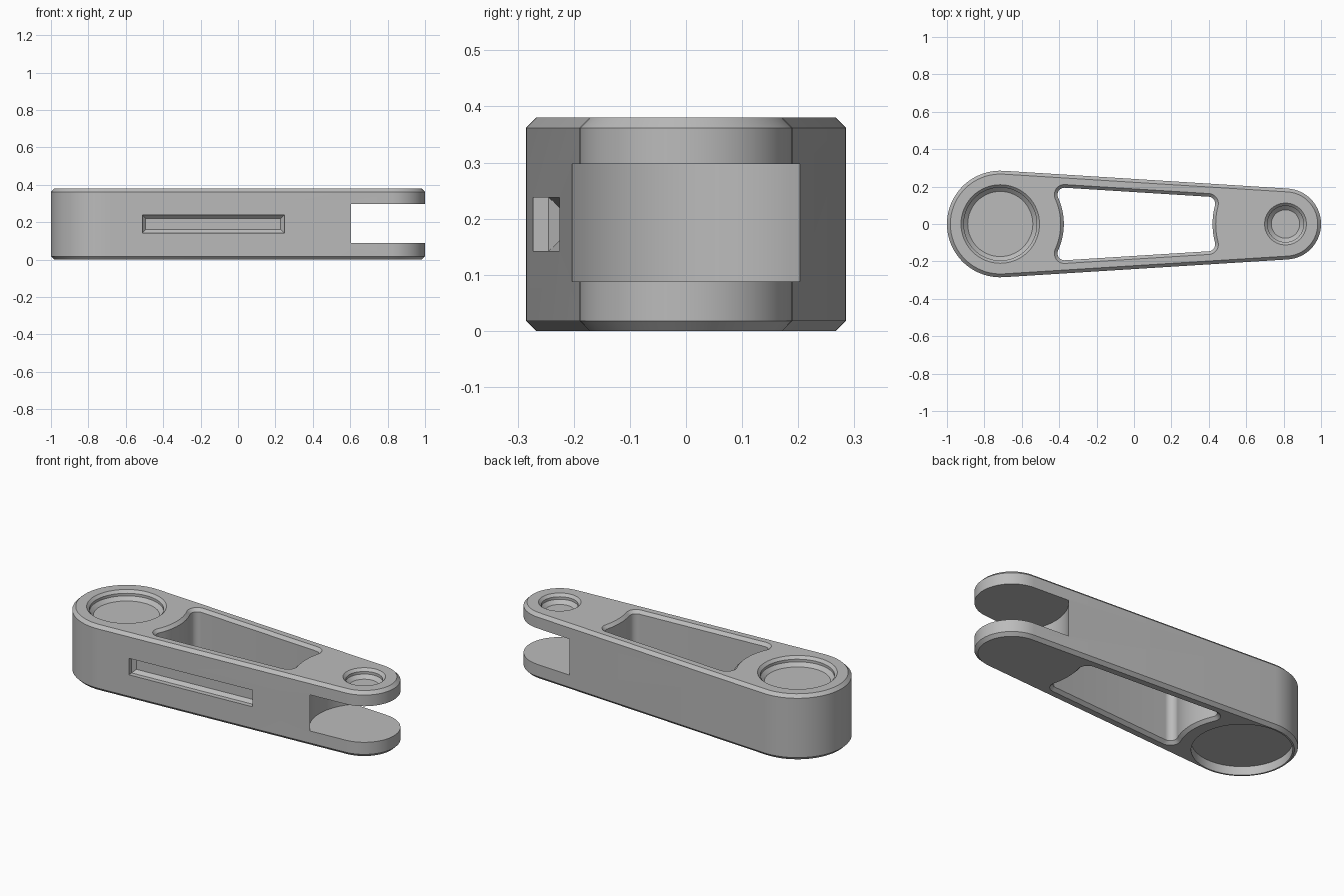
import bpy, bmesh
from math import sin, cos, asin, atan2, pi, sqrt
from mathutils import Matrix, Vector

if "Cube" in bpy.data.objects:
    bpy.data.objects.remove(bpy.data.objects["Cube"])

# Main dimensions: two bosses joined by tangent sides
HEIGHT, CHAMFER = 0.38, 0.018
BIG, SMALL = Vector((-0.715, 0)), Vector((0.81, 0))
BIG_R, SMALL_R = 0.285, 0.19
A = asin((BIG_R - SMALL_R) / (SMALL.x - BIG.x))   # taper of the sides
NORMAL = Vector((sin(A), cos(A)))                 # of the back side
ALONG = Vector((cos(A), -sin(A)))
DIST = NORMAL.dot(BIG) + BIG_R
SIDE = pi / 2 - A

grey = bpy.data.materials.new("grey metal")
grey.use_nodes = True
grey.diffuse_color = (0.5, 0.5, 0.5, 1)
grey.node_tree.nodes["Principled BSDF"].inputs["Base Color"].default_value = (0.5, 0.5, 0.5, 1)


def arc(c, r, start, end, n):
    steps = [start + (end - start) * i / n for i in range(n + 1)]
    return [(c[0] + r * cos(t), c[1] + r * sin(t)) for t in steps]


def circle(c, r):
    return arc(c, r, 0, 2 * pi, 64)[:-1]


def rectangle(hx, hy):
    return [(hx, hy), (-hx, hy), (-hx, -hy), (hx, -hy)]


def loft(name, rings, matrix=Matrix()):
    """Closed solid through (outline, height) rings of equal point count."""
    bm = bmesh.new()
    loops = [[bm.verts.new((x, y, z)) for x, y in pts] for pts, z in rings]
    for low, high in zip(loops, loops[1:]):
        for i in range(len(low)):
            bm.faces.new((low[i - 1], low[i], high[i], high[i - 1]))
    bm.faces.new(loops[0])
    bm.faces.new(loops[-1])
    bm.transform(matrix)
    bmesh.ops.recalc_face_normals(bm, faces=bm.faces)
    mesh = bpy.data.meshes.new(name)
    bm.to_mesh(mesh)
    bm.free()
    mesh.materials.append(grey)
    obj = bpy.data.objects.new(name, mesh)
    bpy.context.collection.objects.link(obj)
    return obj


def body_outline(inset):
    return (arc(BIG, BIG_R - inset, SIDE, 2 * pi - SIDE, 36)
            + arc(SMALL, SMALL_R - inset, -SIDE, SIDE, 32))


def window_outline(grow):
    """Opening parallel to the sides, with ends that curve round the bosses."""
    inset, big_r, small_r, fillet = 0.07 - grow, 0.34 - grow, 0.39 - grow, 0.037 + grow

    def fillet_centre(c, r, sign):
        k = DIST - inset - fillet - NORMAL.dot(c)
        return c + NORMAL * k + ALONG * sign * sqrt((r + fillet) ** 2 - k * k)

    p, q = fillet_centre(BIG, big_r, 1), fillet_centre(SMALL, small_r, -1)
    to_big, to_small = BIG - p, SMALL - q
    upper = arc(SMALL, small_r, pi, atan2(-to_small.y, -to_small.x), 6)[:-1]
    upper += arc(q, fillet, atan2(to_small.y, to_small.x), SIDE, 10)
    upper += arc(p, fillet, SIDE, atan2(to_big.y, to_big.x) % (2 * pi), 10)
    upper += arc(BIG, big_r, atan2(-to_big.y, -to_big.x), 0, 6)[1:]
    return upper + [(x, -y) for x, y in reversed(upper[1:-1])]


# Chamfered arm
arm = loft("link_arm", [(body_outline(CHAMFER), 0), (body_outline(0), CHAMFER),
                        (body_outline(0), HEIGHT - CHAMFER), (body_outline(CHAMFER), HEIGHT)])
cutters = []

# Window through the middle, chamfered on both rims
rim, over = 0.017, 0.01
cutters.append(loft("window_cutter", [
    (window_outline(rim + over), -over), (window_outline(0), rim),
    (window_outline(0), HEIGHT - rim), (window_outline(rim + over), HEIGHT + over)]))

# Round fork slot at the small end
slot = circle(SMALL, 0.289)
cutters.append(loft("fork_slot_cutter", [(slot, 0.088), (slot, 0.297)]))

# Stepped round recesses in the top
for name, centre, r in (("big", BIG, 0.21), ("small", SMALL, 0.112)):
    profile = [(r + 0.01, 0.01), (r - 0.015, -0.015), (r - 0.015, -0.03), (r - 0.036, -0.05)]
    cutters.append(loft(name + "_recess_cutter",
                        [(circle(centre, rad), HEIGHT + z) for rad, z in profile]))

# Wide shallow recess under the big boss
under = circle(BIG, 0.258)
cutters.append(loft("under_recess_cutter", [(under, -0.02), (under, 0.05)]))

# Long pocket in the front side, chamfered at its floor
mid_x = -0.13
frame = Matrix(((cos(A), 0, -sin(A), mid_x),
                (sin(A), 0, cos(A), -(DIST - sin(A) * mid_x) / cos(A)),
                (0, -1, 0, HEIGHT / 2),
                (0, 0, 0, 1)))
half_x, half_z, bevel = 0.38, 0.048, 0.018
cutters.append(loft("pocket_cutter", [
    (rectangle(half_x, half_z), -0.03), (rectangle(half_x, half_z), 0.028),
    (rectangle(half_x - bevel, half_z - bevel), 0.028 + bevel)], frame))

# Cut, then shade
bpy.ops.object.select_all(action="DESELECT")
bpy.context.view_layer.objects.active = arm
arm.select_set(True)
for cutter in cutters:
    cutter.hide_render = True
    mod = arm.modifiers.new(cutter.name, "BOOLEAN")
    mod.operation, mod.solver, mod.object = "DIFFERENCE", "EXACT", cutter
    bpy.ops.object.modifier_apply(modifier=mod.name)
    bpy.data.objects.remove(cutter)
bpy.ops.object.shade_smooth_by_angle(angle=pi / 6)
